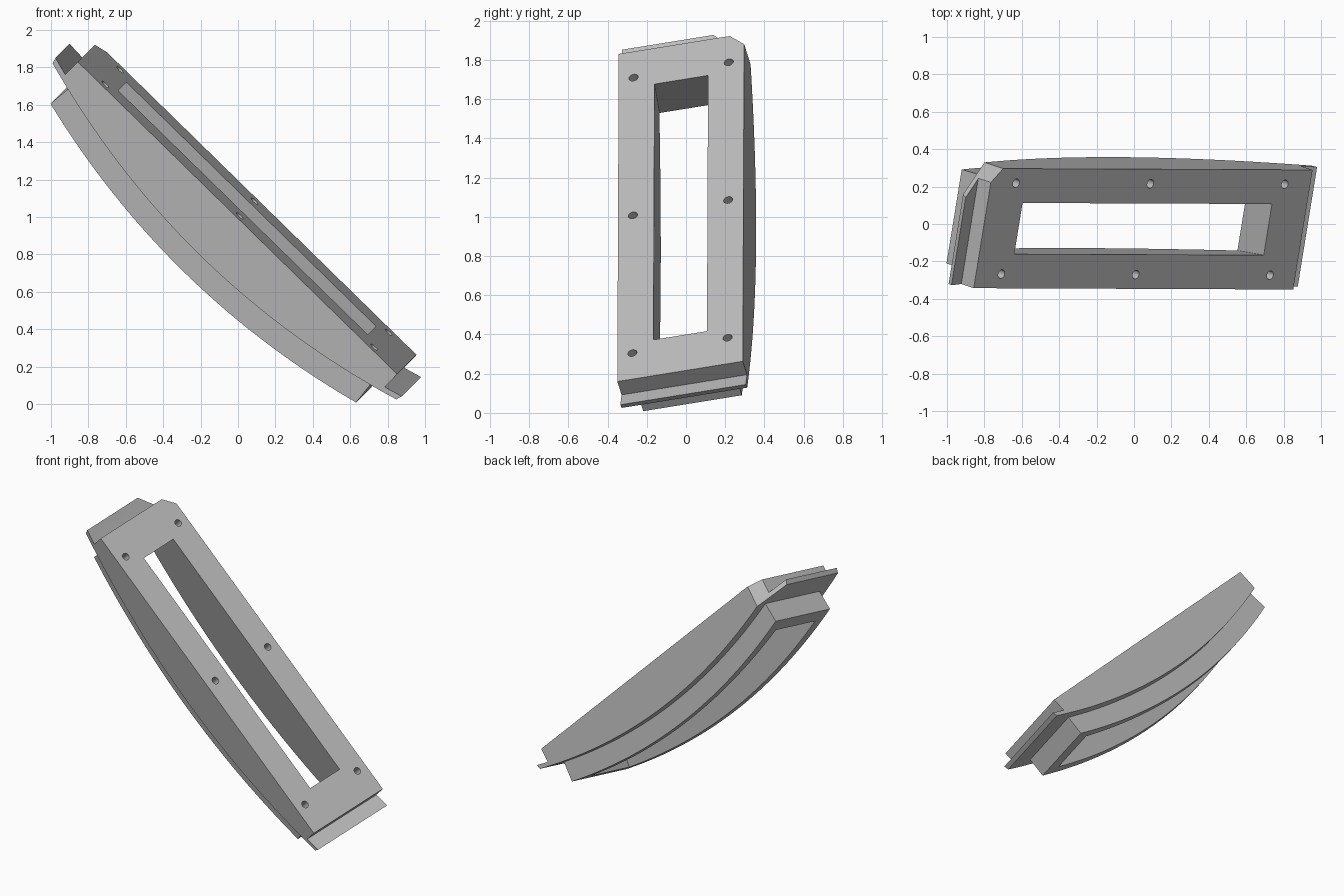
import bpy, bmesh, math
from mathutils import Vector, Matrix

cube = bpy.data.objects.get("Cube")
if cube:
    bpy.data.objects.remove(cube, do_unlink=True)

LENGTH, WIDTH = 2.389, 0.656
MID = LENGTH / 2

# Tilted frame: u runs along the block, v across it, n out of the flat face
u_axis = Vector((0.715, -0.003, -0.699)).normalized()
v_axis = Vector((0.152, 0.975, 0.163))
v_axis = (v_axis - u_axis * v_axis.dot(u_axis)).normalized()
n_axis = u_axis.cross(v_axis)
frame = Matrix((u_axis, v_axis, n_axis)).transposed().to_4x4()
frame.translation = Vector((-0.857, -0.343, 1.83))

grey = bpy.data.materials.new("plain_grey")
grey.use_nodes = True
colour = (0.5, 0.5, 0.5, 1)
grey.diffuse_color = colour
grey.node_tree.nodes["Principled BSDF"].inputs["Base Color"].default_value = colour


def finish(name, bm, cutter=False):
    bmesh.ops.recalc_face_normals(bm, faces=bm.faces)
    bm.transform(frame)
    mesh = bpy.data.meshes.new(name)
    bm.to_mesh(mesh)
    bm.free()
    mesh.materials.append(grey)
    obj = bpy.data.objects.new(name, mesh)
    bpy.context.collection.objects.link(obj)
    if cutter:
        obj.hide_render = True
        obj.hide_viewport = True
        obj.display_type = 'WIRE'
    return obj


def loft(name, lower, upper, cutter=False):
    """Solid between two matching rings of (u, v, n) points."""
    bm = bmesh.new()
    a = [bm.verts.new(p) for p in lower]
    b = [bm.verts.new(p) for p in upper]
    bm.faces.new(a)
    bm.faces.new(b)
    for i in range(len(a)):
        j = (i + 1) % len(a)
        bm.faces.new((a[i], a[j], b[j], b[i]))
    return finish(name, bm, cutter)


def prism(name, profile, v0, v1):
    """Extrude a (u, depth) outline across the block."""
    return loft(name, [(u, v0, -d) for u, d in profile],
                [(u, v1, -d) for u, d in profile])


def arc(u0, u1, mid_depth, steps=40):
    """Shallow curve, deepest in the middle."""
    us = [u0 + (u1 - u0) * i / steps for i in range(steps + 1)]
    return [(u, mid_depth - (u - MID) ** 2 / 8.8) for u in us]


def cut(obj, cutter):
    mod = obj.modifiers.new(cutter.name, 'BOOLEAN')
    mod.operation = 'DIFFERENCE'
    mod.solver = 'EXACT'
    mod.object = cutter


# Main body: flat face, stepped lip at both ends, curved underside
LIP = 0.1
body_outline = [(0, 0), (LENGTH, 0)]
body_outline += arc(LENGTH, LENGTH + LIP, 0.26, 3)
body_outline += arc(LENGTH + LIP - 0.01, 0.01 - LIP, 0.29)
body_outline += arc(-LIP, 0, 0.26, 3)
body = prism("main_body", body_outline, 0, WIDTH)

# Raised curved frame under the body
INSET = 0.07
frame_outline = arc(0.07, LENGTH - 0.07, 0.25) + arc(LENGTH - 0.052, 0.052, 0.433)
rim = prism("curved_frame", frame_outline, INSET, WIDTH - INSET)


# Opening that widens toward the underside
def opening_ring(d):
    u, v = 0.262 - 0.35 * d, 0.188 - 0.147 * d
    return [(u, v, -d), (LENGTH - u, v, -d),
            (LENGTH - u, WIDTH - v, -d), (u, WIDTH - v, -d)]


opening = loft("opening_cutter", opening_ring(-0.05), opening_ring(0.6), True)
cut(body, opening)
cut(rim, opening)

# Bevelled corner at the upper back
corner = [(-0.3, 0.28), (0.3, 0.88), (-0.3, 0.88)]
cut(body, loft("corner_cutter", [(u, v, -0.5) for u, v in corner],
               [(u, v, 0.1) for u, v in corner], True))

# Six blind screw holes in the flat face
bm = bmesh.new()
for u in (0.19, MID, LENGTH - 0.19):
    for v in (0.078, WIDTH - 0.08):
        bmesh.ops.create_cone(bm, cap_ends=True, segments=24, radius1=0.024,
                              radius2=0.024, depth=0.2,
                              matrix=Matrix.Translation((u, v, 0)))
cut(body, finish("screw_hole_cutter", bm, True))

# Apply the cuts, then smooth the curves and keep the edges sharp
for obj in (body, rim):
    bpy.ops.object.select_all(action='DESELECT')
    obj.select_set(True)
    bpy.context.view_layer.objects.active = obj
    for mod in list(obj.modifiers):
        bpy.ops.object.modifier_apply(modifier=mod.name)
    bpy.ops.object.shade_smooth_by_angle(angle=math.radians(20))
